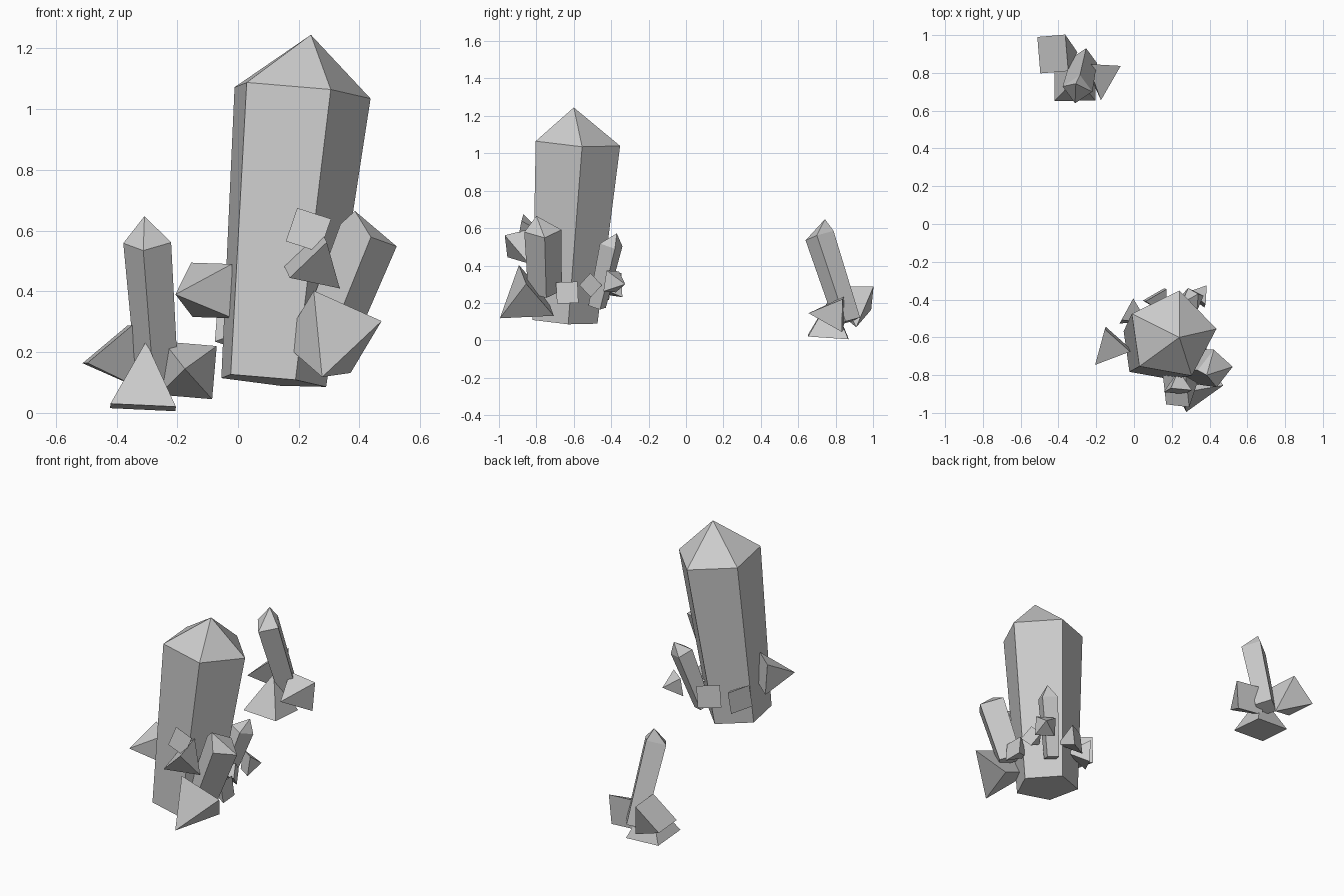
import bpy, bmesh, math
from mathutils import Vector, Matrix

if "Cube" in bpy.data.objects:
    bpy.data.objects.remove(bpy.data.objects["Cube"])


def finish(name, bm):
    bmesh.ops.recalc_face_normals(bm, faces=bm.faces)
    mesh = bpy.data.meshes.new(name)
    bm.to_mesh(mesh)
    bm.free()
    obj = bpy.data.objects.new(name, mesh)
    bpy.context.collection.objects.link(obj)
    return obj


def prism(name, base, shoulder, tip, r0, r1, sides, phase):
    """Tapered, leaning crystal column with a pointed top."""
    base, shoulder, tip = Vector(base), Vector(shoulder), Vector(tip)
    tilt = Vector((0, 0, 1)).rotation_difference(shoulder - base)
    bm = bmesh.new()
    rings = []
    for centre, r in ((base, r0), (shoulder, r1)):
        ring = []
        for i in range(sides):
            a = math.radians(phase) + math.tau * i / sides
            ring.append(bm.verts.new(centre + tilt @ Vector((r * math.cos(a), r * math.sin(a), 0))))
        rings.append(ring)
    top = bm.verts.new(tip)
    bm.faces.new(rings[0])
    for i in range(sides):
        j = (i + 1) % sides
        bm.faces.new((rings[0][i], rings[0][j], rings[1][j], rings[1][i]))
        bm.faces.new((rings[1][i], rings[1][j], top))
    return finish(name, bm)


def pyramid(name, centre, apex, corner):
    """Square pyramid from its base centre, apex and one base corner."""
    centre, apex, corner = Vector(centre), Vector(apex), Vector(corner)
    axis = (apex - centre).normalized()
    arm = corner - centre
    arm = (arm - axis * arm.dot(axis)).normalized() * arm.length
    bm = bmesh.new()
    ring = [bm.verts.new(centre + Matrix.Rotation(i * math.pi / 2, 3, axis) @ arm) for i in range(4)]
    top = bm.verts.new(apex)
    bm.faces.new(ring)
    for i in range(4):
        bm.faces.new((ring[i], ring[(i + 1) % 4], top))
    return finish(name, bm)


# Large five-sided crystal and the slim columns
prism("main_crystal", (.108, -.655, .105), (.20, -.588, 1.06), (.24, -.60, 1.245), .185, .24, 5, -64)
prism("side_column_front", (.30, -.755, .26), (.43, -.765, .585), (.385, -.80, .665), .09, .10, 4, 5)
prism("side_column_back", (.22, -.475, .18), (.31, -.40, .51), (.34, -.37, .572), .05, .065, 4, 20)
prism("separate_column", (-.265, .865, .10), (-.299, .714, .56), (-.308, .743, .648), .07, .08, 4, -10)

# Shards around the separate column
pyramid("shard_left", (-.43, .90, .226), (-.30, .91, .07), (-.513, .99, .165))
pyramid("shard_low", (-.313, .76, .018), (-.303, .775, .235), (-.42, .652, .03))
pyramid("shard_right", (-.165, .84, .14), (-.175, .655, .145), (-.07, .84, .22))

# Shards around the main crystal
pyramid("shard_big_front", (.31, -.80, .267), (.277, -.995, .118), (.25, -.89, .405))
pyramid("shard_mid_front", (.222, -.88, .523), (.335, -.84, .41), (.17, -.955, .445))
pyramid("shard_upper_front", (.232, -.885, .602), (.235, -.775, .58), (.195, -.87, .675))
pyramid("shard_west", (-.085, -.61, .403), (-.206, -.746, .39), (-.143, -.545, .495))
pyramid("shard_northwest", (-.04, -.46, .29), (.07, -.52, .29), (0, -.396, .345))
pyramid("shard_north", (.11, -.375, .30), (.17, -.48, .29), (.17, -.34, .36))
pyramid("shard_east", (.375, -.635, .255), (.26, -.64, .24), (.375, -.58, .315))
pyramid("shard_northeast", (.345, -.51, .295), (.25, -.55, .29), (.345, -.51, .36))
pyramid("shard_back_column", (.33, -.40, .315), (.385, -.325, .30), (.28, -.37, .37))
